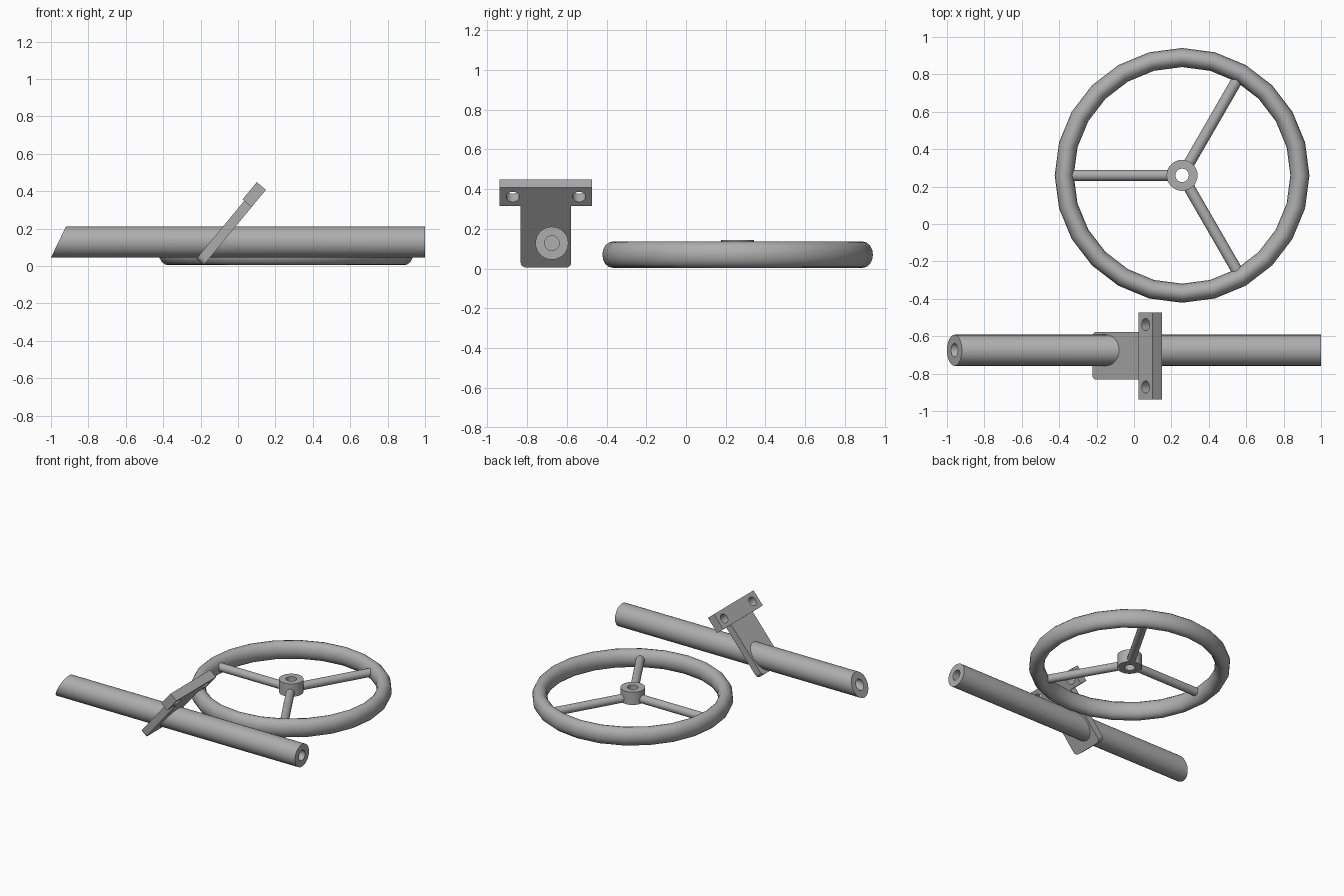
import bpy, bmesh, math
from mathutils import Matrix, Vector

cube = bpy.data.objects.get("Cube")
if cube:
    bpy.data.objects.remove(cube, do_unlink=True)

grey = bpy.data.materials.new("plain grey")
grey.use_nodes = True
COLOUR = (0.42, 0.42, 0.42, 1)
grey.diffuse_color = COLOUR
grey.node_tree.nodes["Principled BSDF"].inputs["Base Color"].default_value = COLOUR


def finish(name, bm, smooth=True):
    bmesh.ops.recalc_face_normals(bm, faces=bm.faces)
    mesh = bpy.data.meshes.new(name)
    bm.to_mesh(mesh)
    bm.free()
    mesh.materials.append(grey)
    obj = bpy.data.objects.new(name, mesh)
    bpy.context.collection.objects.link(obj)
    bpy.ops.object.select_all(action="DESELECT")
    obj.select_set(True)
    bpy.context.view_layer.objects.active = obj
    if smooth:
        bpy.ops.object.shade_smooth_by_angle(angle=math.radians(35))
    return obj


def lathe(profile, sides, closed):
    """Spin (radius, height) points round z; open profiles get end caps."""
    bm = bmesh.new()
    rings = []
    for r, h in profile:
        angles = [math.tau * i / sides for i in range(sides)]
        rings.append([bm.verts.new((r * math.cos(a), r * math.sin(a), h)) for a in angles])
    pairs = list(zip(rings, rings[1:]))
    if closed:
        pairs.append((rings[-1], rings[0]))
    else:
        bm.faces.new(rings[0])
        bm.faces.new(rings[-1])
    for a, b in pairs:
        for i in range(sides):
            j = (i + 1) % sides
            bm.faces.new((a[i], a[j], b[j], b[i]))
    return bm


# Wheel: oval-section rim, pierced hub and three spokes
WHEEL = Vector((0.257, 0.26, 0.07))
section = [(0.63 + 0.051 * math.cos(a), 0.066 * math.sin(a))
           for a in (math.tau * i / 16 for i in range(16))]
bm = lathe(section, 24, True)
bm.transform(Matrix.Translation(WHEEL))
finish("wheel_rim", bm)

bm = lathe([(0.036, -0.022), (0.083, -0.022), (0.083, 0.073), (0.036, 0.073)], 32, True)
bm.transform(Matrix.Translation(WHEEL))
finish("wheel_hub", bm)

for n, degrees in enumerate((60, 180, 300)):
    bm = lathe([(0.03, 0.06), (0.03, 0.61)], 16, False)
    bm.transform(Matrix.Translation(WHEEL + Vector((0, 0, 0.005)))
                 @ Matrix.Rotation(math.radians(degrees), 4, "Z")
                 @ Matrix.Rotation(math.pi / 2, 4, "Y"))
    finish(f"wheel_spoke_{n + 1}", bm)

# Bar: round, blind bore at each end, right end cut at a slant
R, BORE = 0.083, 0.037
bm = lathe([(BORE, -0.7), (BORE, -0.96), (R, -0.96), (R, 1), (BORE, 1), (BORE, 0.7)], 32, False)
bm.transform(Matrix.Rotation(math.pi / 2, 4, "Y"))
for v in bm.verts:
    if v.co.x < -0.9:
        v.co.x += 0.04 * v.co.z / R
bm.transform(Matrix.Translation((0, -0.675, 0.128)))
finish("bar", bm)

# Bracket frame: local x across, y up the slope, z out of the upper face
up = Vector((0.637, 0, 0.771))
out = Vector((-0.771, 0, 0.637))
frame = Matrix.Translation((-0.183, -0.705, 0.005)) @ Matrix((
    (0, up.x, out.x, 0), (1, 0, 0, 0), (0, up.z, out.z, 0), (0, 0, 0, 1)))


def box(low, high):
    bm = bmesh.new()
    bmesh.ops.create_cube(bm, size=1)
    low, high = Vector(low), Vector(high)
    for v in bm.verts:
        v.co = (low + high) / 2 + v.co * (high - low)
    return bm


# Tongue with its two lower corners rounded
bm = box((-0.127, 0, 0), (0.127, 0.41, 0.052))
corners = [e for e in bm.edges if all(v.co.y < 0.01 for v in e.verts)
           and abs(e.verts[0].co.x - e.verts[1].co.x) < 0.01]
bmesh.ops.bevel(bm, geom=corners, offset=0.03, segments=6, profile=0.5, affect="EDGES")
bm.transform(frame)
finish("bracket_tongue", bm)

# Cross block with a bolt hole near each end
bm = box((-0.233, 0.402, 0), (0.233, 0.522, 0.064))
bm.transform(frame)
block = finish("bracket_block", bm, False)
for side in (-1, 1):
    bm = lathe([(0.033, -0.1), (0.033, 0.2)], 24, False)
    bm.transform(frame @ Matrix.Translation((side * 0.167, 0.462, 0)))
    cutter = finish("bolt_hole_cutter", bm)
    cutter.hide_render = True
    bpy.context.view_layer.objects.active = block
    cut = block.modifiers.new("bolt hole", "BOOLEAN")
    cut.object = cutter
    cut.solver = "EXACT"
    bpy.ops.object.modifier_apply(modifier=cut.name)
    bpy.data.objects.remove(cutter, do_unlink=True)
block.select_set(True)
bpy.ops.object.shade_smooth_by_angle(angle=math.radians(35))
